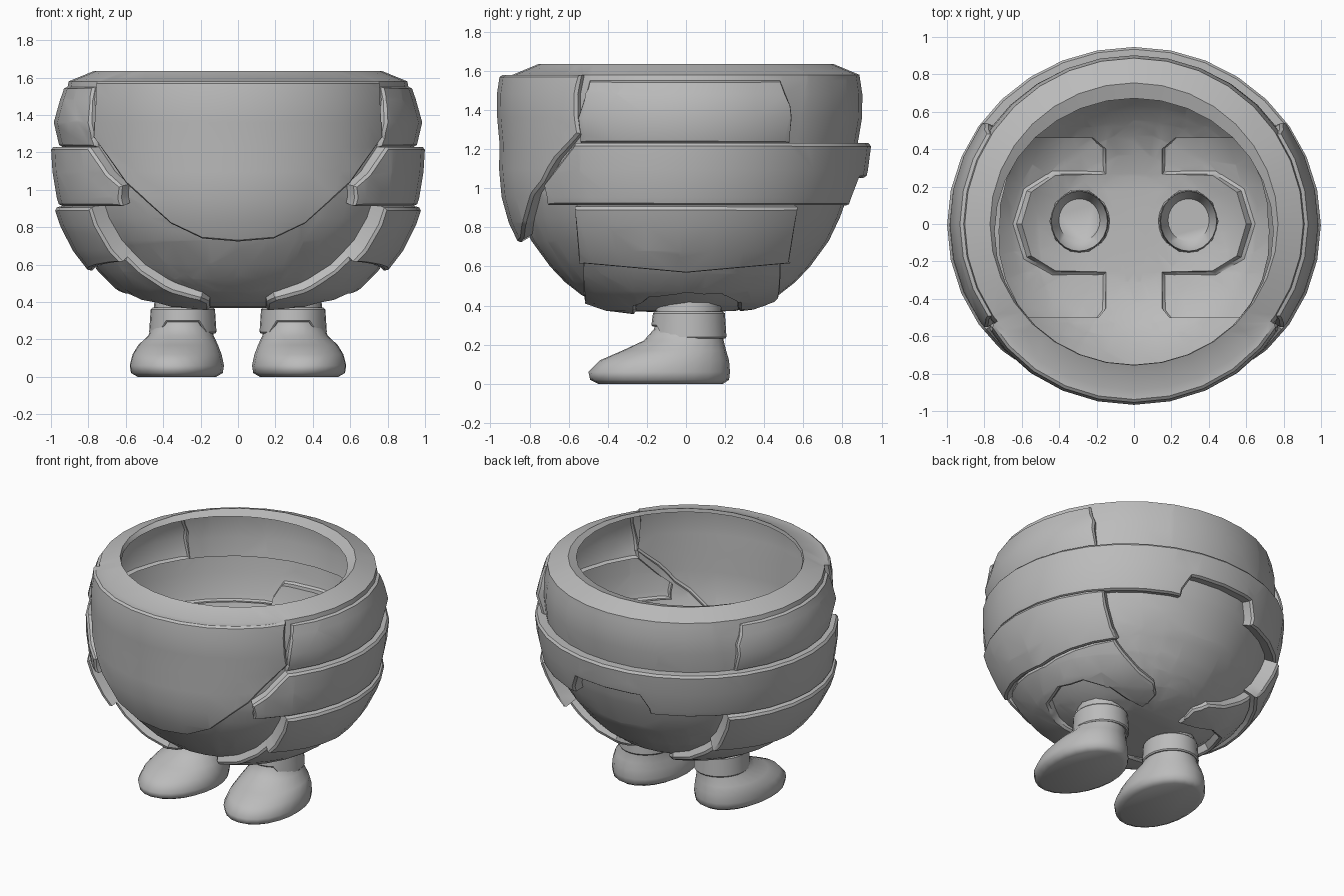
import bpy, bmesh, math
from mathutils import Vector

if "Cube" in bpy.data.objects:
    bpy.data.objects.remove(bpy.data.objects["Cube"], do_unlink=True)

grey = bpy.data.materials.new("plain grey")
grey.use_nodes = True
COLOUR = (0.5, 0.5, 0.5, 1)
grey.diffuse_color = COLOUR
grey.node_tree.nodes["Principled BSDF"].inputs["Base Color"].default_value = COLOUR


def clamp(v):
    return max(0, min(1, v))


def finish(bm, name, angle=35):
    mesh = bpy.data.meshes.new(name)
    bm.to_mesh(mesh)
    bm.free()
    mesh.materials.append(grey)
    ob = bpy.data.objects.new(name, mesh)
    bpy.context.collection.objects.link(ob)
    bpy.ops.object.select_all(action="DESELECT")
    ob.select_set(True)
    bpy.context.view_layer.objects.active = ob
    bpy.ops.object.shade_smooth_by_angle(angle=math.radians(angle))


def loft(bm, sections, n, cap_start=False, cap_end=False):
    """Skin a stack of ovals: (z, centre x, centre y, radius x, radius y)."""
    rings = []
    for z, cx, cy, rx, ry in sections:
        angles = [math.tau * k / n for k in range(n)]
        rings.append([bm.verts.new((cx + rx * math.cos(a), cy + ry * math.sin(a), z))
                      for a in angles])
    for lo, hi in zip(rings, rings[1:]):
        for k in range(n):
            m = (k + 1) % n
            bm.faces.new((lo[k], lo[m], hi[m], hi[k]))
    if cap_start:
        bm.faces.new(rings[0][::-1])
    if cap_end:
        bm.faces.new(rings[-1])


# Bowl-shaped body: oval rings, open at the top
PROFILE = [(.15, .367), (.3, .373), (.42, .402), (.53, .453), (.62, .52), (.70, .60),
           (.80, .73), (.86, .85), (.9, .97), (.922, 1.1), (.93, 1.23), (.935, 1.36),
           (.925, 1.48), (.905, 1.58), (.77, 1.635)]
sections = []
for r, z in PROFILE:
    shift = -.03 * clamp((1.3 - z) / .4)
    sections.append((z, 0, shift, r, r * (.95 + .03 * clamp((z - 1.23) / .3))))
sections.append((1.61, 0, -.04, .745, .712))
bm = bmesh.new()
loft(bm, sections, 32, cap_start=True)
part = bm.faces.layers.int.new("part")


def mark(number, poly, i, j, keep):
    """Cut a convex outline, drawn on axes i and j, into the shell and number its faces."""
    pts = [Vector(p) for p in poly]
    mid = sum(pts, Vector((0, 0))) / len(pts)
    planes = []

    def inside():
        found = []
        for f in bm.faces:
            c = f.calc_center_median()
            if f[part] == 0 and keep(c) and all((c - co).dot(no) > 0 for co, no in planes):
                found.append(f)
        return found

    for a, b in zip(pts, pts[1:] + pts[:1]):
        n = Vector((a.y - b.y, b.x - a.x)).normalized()
        if n.dot(mid - a) < 0:
            n = -n
        co, no = Vector(), Vector()
        co[i], co[j], no[i], no[j] = a.x, a.y, n.x, n.y
        faces = inside()
        geom = set(faces)
        for f in faces:
            geom.update(f.edges, f.verts)
        bmesh.ops.bisect_plane(bm, geom=list(geom), dist=.002, plane_co=co, plane_no=no)
        planes.append((co, no))
    for f in inside():
        f[part] = number


HOLE, RECESS, FRONT, BELT, UPPER, LOWER, THIGH = range(1, 8)

# Front plate
half = [(.73, 1.58), (.75, 1.28), (.57, 1.04), (.34, .84), (.18, .765)]
mark(FRONT, half + [(0, .75)] + [(-x, z) for x, z in half[::-1]], 0, 2, lambda c: c.y < 0)

for s in (1, -1):
    side = lambda c: c.x * s > 0
    under = lambda c: c.x * s > 0 and c.z < .7
    # Leg opening and the recess round it
    decagon = [(s * (.29 + .16 * math.cos(math.tau * k / 10)),
                .015 + .17 * math.sin(math.tau * k / 10)) for k in range(10)]
    mark(HOLE, decagon, 0, 1, under)
    recess = [(0, -.26), (.42, -.25), (.55, -.17), (.6, 0), (.55, .17), (.42, .26), (0, .27)]
    mark(RECESS, [(s * x, y) for x, y in recess], 0, 1, under)
    # Belt, narrower across the back
    mark(BELT, [(-.53, 1.23), (-.68, 1.03), (-.66, .93), (.77, .93), (.82, 1.06), (.82, 1.23)],
         1, 2, side)
    mark(BELT, [(.82, 1.06), (1, 1.06), (1, 1.23), (.82, 1.23)], 1, 2, side)
    # Side plates above and below the belt
    mark(UPPER, [(-.53, 1.23), (-.53, 1.35), (-.49, 1.55), (.48, 1.55), (.52, 1.42),
                 (.52, 1.23)], 1, 2, side)
    mark(LOWER, [(-.52, .93), (-.5, .67), (0, .625), (.48, .67), (.52, .93)], 1, 2, side)
    # Thigh plate under the body
    thigh = [(.19, -.5), (.15, -.45), (.15, .4), (.22, .46), (.9, .46), (.9, -.5)]
    mark(THIGH, [(s * x, y) for x, y in thigh], 0, 1, under)

CHAMFER = .014


def lift(number, height, co):
    """Plate thickness at a point: plates thin out towards some of their borders."""
    if number == FRONT:
        height *= 1 - .45 * clamp(abs(co.x) / .75) ** 4
    elif number == UPPER:
        height *= 1 - abs(co.z - 1.36) / .25
    elif number == THIGH:
        height *= clamp(co.xy.length / .6) ** 2
    return max(height, CHAMFER + .002) - CHAMFER


# Raise each plate out of the shell and chamfer its border
regions = {n: [f for f in bm.faces if f[part] == n] for n in range(HOLE, THIGH + 1)}
bmesh.ops.delete(bm, geom=regions[HOLE], context="FACES")
for number, height in ((FRONT, .065), (BELT, .07), (UPPER, .05), (LOWER, .1), (THIGH, .06)):
    faces = regions[number]
    new = bmesh.ops.extrude_face_region(bm, geom=faces)["geom"]
    old = [f for f in faces if f.is_valid and f not in new]
    if old:
        bmesh.ops.delete(bm, geom=old, context="FACES")
    for v in (g for g in new if isinstance(g, bmesh.types.BMVert)):
        out = Vector((v.co.x, v.co.y, 1.2 * min(0, v.co.z - 1.15))).normalized()
        v.co += out * lift(number, height, v.co)
    bm.normal_update()
    top = [g for g in new if isinstance(g, bmesh.types.BMFace)]
    bmesh.ops.inset_region(bm, faces=top, thickness=CHAMFER, depth=CHAMFER)
finish(bm, "body_shell")

# Feet and ankle cuffs
FOOT = [(.0, .325, -.13, .21, .32), (.02, .325, -.135, .245, .355), (.06, .325, -.137, .252, .362),
        (.12, .325, -.11, .238, .33), (.17, .32, -.06, .213, .265), (.22, .305, -.012, .175, .205),
        (.28, .297, .012, .16, .175), (.4, .292, .015, .155, .165), (.44, .292, .015, .15, .16),
        (.34, .292, .02, .11, .115)]
CUFF = [(.37, .295, .015, .15, .16), (.24, .295, .015, .15, .16), (.232, .295, .015, .174, .186),
        (.24, .295, .015, .18, .192), (.36, .295, .015, .172, .184), (.37, .295, .015, .162, .172)]
for s, label in ((1, "left"), (-1, "right")):
    bm = bmesh.new()
    loft(bm, FOOT, 24, cap_start=True, cap_end=True)
    for v in bm.verts:
        v.co.x -= .05 * min(0, v.co.y + .1)
        v.co.x *= s
    bmesh.ops.recalc_face_normals(bm, faces=bm.faces[:])
    finish(bm, label + "_foot", 65)

    bm = bmesh.new()
    loft(bm, CUFF, 24)
    for v in bm.verts:
        # Arched notch over the instep
        if v.co.z < .3 and v.co.y < -.08 and abs(v.co.x - .295) < .1:
            v.co.z += .06
        v.co.x *= s
    bmesh.ops.recalc_face_normals(bm, faces=bm.faces[:])
    finish(bm, label + "_ankle_cuff", 25)
